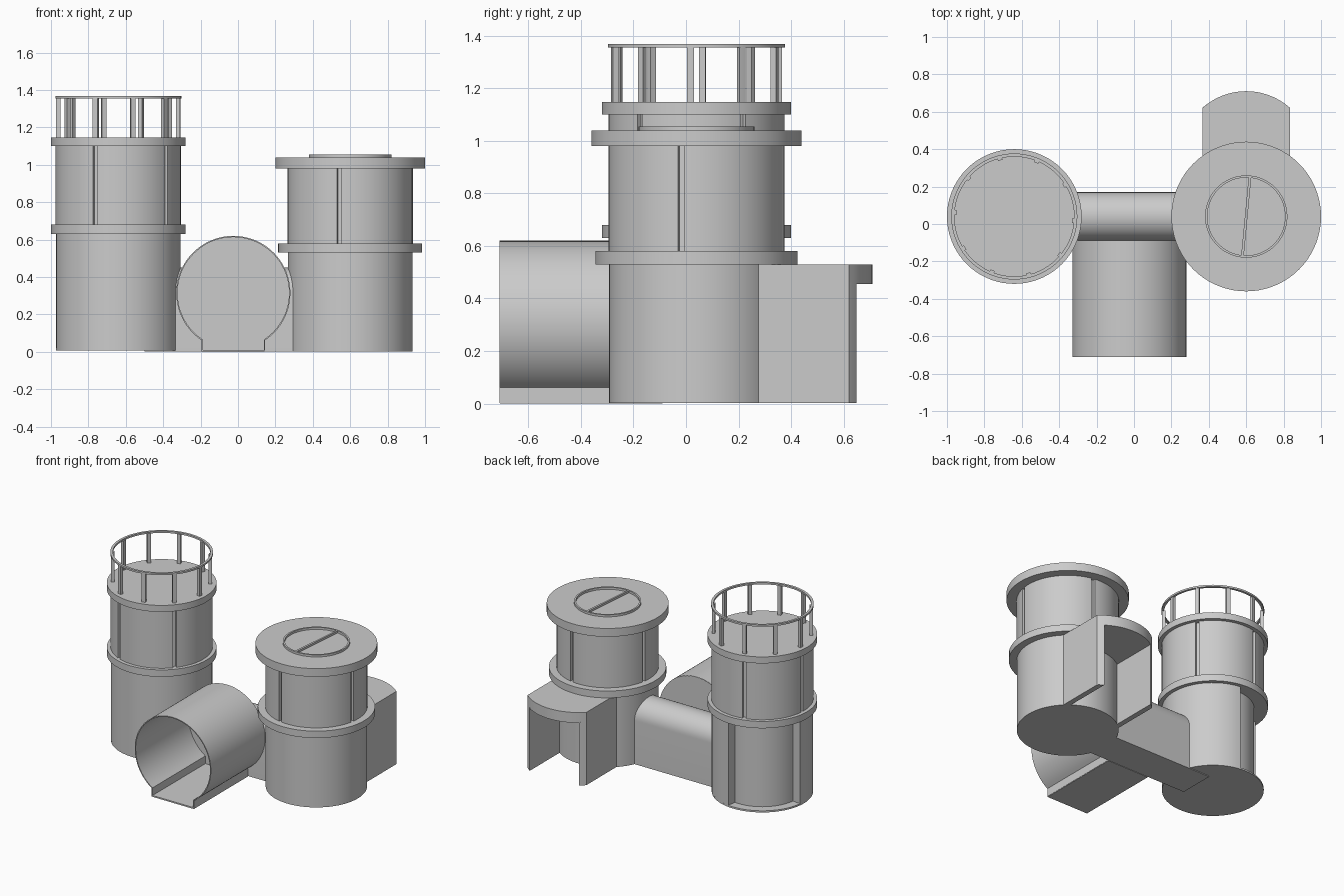
import bpy, bmesh
from math import sin, cos, radians, sqrt, asin, pi
from mathutils import Vector

if "Cube" in bpy.data.objects:
    bpy.data.objects.remove(bpy.data.objects["Cube"])

Y = 0.04            # shared tower depth
LX, RX = -0.64, 0.60  # tower centres


def prism(name, pts, lo, hi, axis='z'):
    """Extrude a closed 2D outline along an axis."""
    place = {'z': lambda a, b, c: (a, b, c),
             'y': lambda a, b, c: (a, c, b),
             'x': lambda a, b, c: (c, a, b)}[axis]
    bm = bmesh.new()
    bottom = [bm.verts.new(place(a, b, lo)) for a, b in pts]
    top = [bm.verts.new(place(a, b, hi)) for a, b in pts]
    bm.faces.new(bottom)
    bm.faces.new(top)
    n = len(pts)
    for i in range(n):
        j = (i + 1) % n
        bm.faces.new((bottom[i], bottom[j], top[j], top[i]))
    bmesh.ops.recalc_face_normals(bm, faces=bm.faces)
    me = bpy.data.meshes.new(name)
    bm.to_mesh(me)
    bm.free()
    me.shade_smooth()
    me.set_sharp_from_angle(angle=radians(30))
    ob = bpy.data.objects.new(name, me)
    bpy.context.collection.objects.link(ob)
    return ob


def arc(cx, cy, r, a0, a1, n=48):
    return [(cx + r * cos(radians(a0 + (a1 - a0) * i / n)),
             cy + r * sin(radians(a0 + (a1 - a0) * i / n))) for i in range(n + 1)]


def disc(name, cx, r, lo, hi):
    return prism(name, arc(cx, Y, r, 0, 360, 72)[:-1], lo, hi)


def sector(name, cx, r, inner, a0, a1, lo, hi):
    n = max(4, int(abs(a1 - a0) / 5))
    return prism(name, arc(cx, Y, r, a0, a1, n) + arc(cx, Y, inner, a1, a0, n), lo, hi)


def ring(name, cx, r, inner, lo, hi):
    for k in range(2):
        sector(f"{name}_{k}", cx, r, inner, 180 * k, 180 * k + 180, lo, hi)


def box(name, x0, x1, y0, y1, z0, z1):
    return prism(name, [(x0, y0), (x1, y0), (x1, y1), (x0, y1)], z0, z1)


# Left tower: lower storey with an open quarter at the back left
disc("left_base", LX, 0.333, 0.008, 0.02)
disc("left_lower_core", LX, 0.27, 0.01, 0.64)
sector("left_lower_wall", LX, 0.333, 0.25, 173, 443, 0.01, 0.64)
disc("left_lower_ring", LX, 0.36, 0.63, 0.68)

# Left tower: upper storey of wall panels separated by grooves
disc("left_upper_core", LX, 0.315, 0.67, 1.11)
for i in range(5):
    a = -112 + 72 * i
    sector(f"left_upper_panel_{i}", LX, 0.335, 0.29, a + 2, a + 70, 0.67, 1.11)
disc("left_deck", LX, 0.36, 1.10, 1.147)

# Railing
for i in range(10):
    a = -4 + 36 * i
    sector(f"railing_post_{i}", LX, 0.332, 0.31, a - 2.3, a + 2.3, 1.14, 1.36)
ring("railing_hoop", LX, 0.337, 0.32, 1.355, 1.368)

# Right tower
disc("right_lower_wall", RX, 0.333, 0.003, 0.54)
disc("right_lower_ring", RX, 0.385, 0.53, 0.58)
disc("right_upper_core", RX, 0.315, 0.57, 0.99)
for i in range(4):
    a = -100 + 90 * i
    sector(f"right_upper_panel_{i}", RX, 0.335, 0.29, a + 2, a + 88, 0.57, 0.99)
disc("right_roof", RX, 0.40, 0.98, 1.04)

# Roof hatch rim and centre bar
ring("hatch_rim", RX, 0.22, 0.208, 1.03, 1.055)
d = Vector((0.04, 0.42)).normalized()
s = Vector((-d.y, d.x)) * 0.007
c = Vector((RX, Y))
prism("hatch_bar", [tuple(c + d * u * 0.212 + s * v)
                    for u, v in ((-1, -1), (1, -1), (1, 1), (-1, 1))], 1.03, 1.054)

# Rear porch: curved lintel over two side walls
R, HW, OPEN = 0.352, 0.235, 0.197
cy = 0.71 - R
half = 90 - asin(HW / R) * 180 / pi
prism("porch_roof", [(RX - HW, 0.2), (RX + HW, 0.2)]
      + arc(RX, cy, R, half, 180 - half, 24), 0.455, 0.53)
for side, tag in ((-1, "left"), (1, "right")):
    curve = []
    for i in range(5):
        x = HW + (OPEN - HW) * i / 4
        curve.append((RX + side * x, cy + sqrt(R * R - x * x)))
    prism(f"porch_wall_{tag}", [(RX + side * OPEN, 0.2), (RX + side * HW, 0.2)] + curve,
          0.003, 0.46)

# Arched passage joining the towers
prism("passage", [(Y - 0.13, 0.003), (Y + 0.13, 0.003)] + arc(Y, 0.32, 0.13, 0, 180, 24),
      -0.5, 0.5, 'x')

# Front entrance tube: thin shell on a channel base, closed at the back
TX, TZ, TR, W = -0.025, 0.315, 0.305, 0.17


def tube_path(off):
    r, w = TR - off, W - off
    a = asin(w / r) * 180 / pi
    return [(TX + w, 0.003)] + arc(TX, TZ, r, -90 + a, 270 - a, 64) + [(TX - w, 0.003)]


prism("entrance_tube", tube_path(0) + tube_path(0.007)[::-1], -0.71, -0.09, 'y')
prism("entrance_end_wall", tube_path(0.001), -0.105, -0.088, 'y')
box("entrance_floor", TX - W + 0.002, TX + W - 0.002, -0.709, -0.09, 0.0, 0.01)
box("entrance_door", TX - 0.115, TX + 0.115, -0.11, -0.095, 0.003, 0.45)
